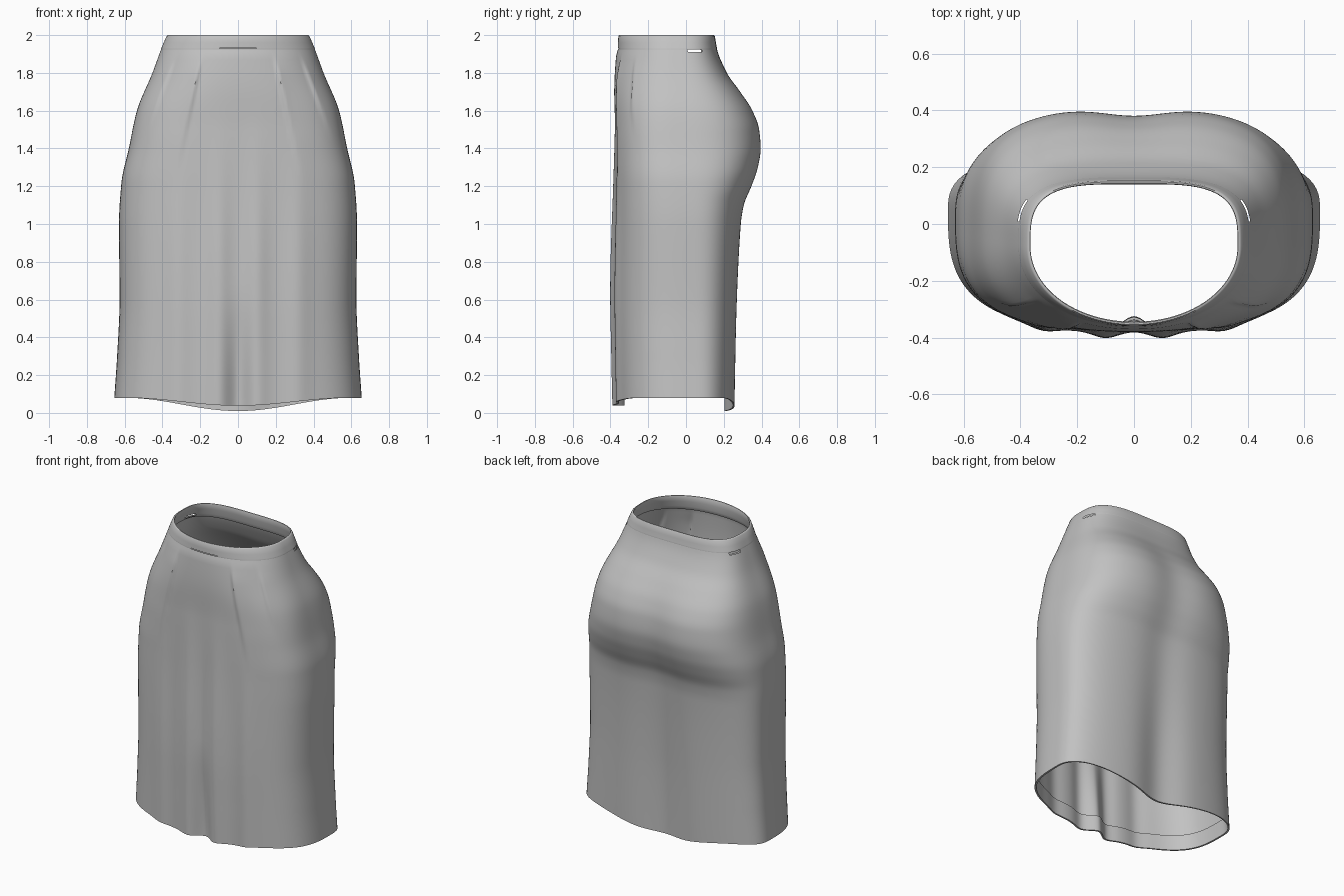
import bpy
import math
from math import cos, sin, pi, exp

cube = bpy.data.objects.get("Cube")
if cube:
    bpy.data.objects.remove(cube, do_unlink=True)

SEG = 224
HEM = 0.08

# Outline stations: height -> value
WIDTH = [(.08, .655), (.3, .64), (.6, .627), (1, .63), (1.22, .617), (1.4, .578),
         (1.6, .535), (1.8, .453), (1.93, .405), (2, .376)]
FRONT = [(.08, -.37), (.3, -.375), (.6, -.38), (1.2, -.375), (1.5, -.375),
         (1.7, -.38), (1.89, -.37), (1.93, -.36), (2, -.358)]
BACK = [(.08, .265), (.6, .278), (1, .298), (1.1, .314), (1.2, .355), (1.3, .39), (1.4, .406),
        (1.5, .398), (1.6, .361), (1.7, .293), (1.8, .218), (1.93, .163), (2, .152)]
CENTRE = [(.08, .05), (1, .02), (1.4, -.02), (2, -.08)]
POW_BACK = [(.08, 2.75), (1.4, 2.95), (2, 3.4)]
POW_FRONT = [(.08, 3.1), (1.4, 3), (1.75, 2.4), (2, 2)]

# Front darts: start x, slant, lowest z, depth
DARTS = [(.19, .22, 1.15, .016), (.335, .38, 1.4, .014)]


def curve(pts, z):
    """Smooth monotone interpolation through the stations."""
    n = len(pts)
    slope = [(pts[i + 1][1] - pts[i][1]) / (pts[i + 1][0] - pts[i][0]) for i in range(n - 1)]

    def tangent(i):
        if i == 0 or i == n - 1:
            return slope[0 if i == 0 else -1]
        a, b = slope[i - 1], slope[i]
        return 2 * a * b / (a + b) if a * b > 0 else 0

    z = min(max(z, pts[0][0]), pts[-1][0])
    k = next(i for i in range(n - 1) if z <= pts[i + 1][0])
    h = pts[k + 1][0] - pts[k][0]
    t = (z - pts[k][0]) / h
    return ((1 + 2 * t) * (1 - t) ** 2 * pts[k][1] + t * (1 - t) ** 2 * h * tangent(k)
            + t * t * (3 - 2 * t) * pts[k + 1][1] + t * t * (t - 1) * h * tangent(k + 1))


def smooth(lo, hi, v):
    t = min(max((v - lo) / (hi - lo), 0), 1)
    return t * t * (3 - 2 * t)


def bump(x, width):
    return exp(-(x / width) ** 2)


def ring(z, inset):
    """One horizontal loop of the garment."""
    a, c = curve(WIDTH, z), curve(CENTRE, z)
    points = []
    for j in range(SEG):
        t = 2 * pi * j / SEG
        back = sin(t) >= 0
        b = curve(BACK, z) - c if back else c - curve(FRONT, z)
        p = curve(POW_BACK if back else POW_FRONT, z)
        r = (abs(cos(t) / a) ** p + abs(sin(t) / b) ** p) ** (-1 / p) - inset
        x, y = r * cos(t), c + r * sin(t)
        ax = abs(x)
        if back:
            # hollow down the middle, deepening towards the hem
            hollow = .025 + .025 * (1 - smooth(HEM, 1.1, z))
            y -= hollow * bump(x, .15) * (1 - smooth(1.5, 1.85, z))
        else:
            facing = smooth(.1, .8, -sin(t) * a / r)
            # soft hanging folds with a hollow between the middle pair
            fold = .022 * bump(ax - .1, .06) + .014 * bump(ax - .32, .06)
            y -= fold * facing * (1 - smooth(.7, 1.7, z))
            y += .035 * bump(x, .06) * (1 - smooth(HEM, .7, z))
            # stitched darts with a firm inner edge
            for x0, slant, low, depth in DARTS:
                s = ax - x0 - slant * (1.87 - z)
                fade = smooth(low, 1.75, z) * (1 - smooth(1.78, 1.91, z))
                y -= depth * fade * smooth(-.008, .012, s) * exp(-max(s, 0) / .06)
        # hem dips at the middle of front and back
        dip = (.07 if back else .042) * cos(min(ax / .6, 1) * pi / 2) ** 2
        points.append((x, y, z - dip * (1 - smooth(HEM, .5, z))))
    return points


def is_slit(mid):
    """Thin openings: one under the band at each side, one across the front."""
    x, y, z = mid
    side = 1.908 < z < 1.926 and .008 < y < .082 and abs(x) > .3
    front = 1.928 < z < 1.933 and abs(x) < .1 and y < -.35
    return side or front


def loft(name, levels, material):
    verts = [v for z, inset in levels for v in ring(z, inset)]
    faces = []
    for i in range(len(levels) - 1):
        for j in range(SEG):
            k = (j + 1) % SEG
            f = (i * SEG + j, i * SEG + k, (i + 1) * SEG + k, (i + 1) * SEG + j)
            mid = [sum(verts[v][d] for v in f) / 4 for d in range(3)]
            if not is_slit(mid):
                faces.append(f)
    mesh = bpy.data.meshes.new(name)
    mesh.from_pydata(verts, [], faces)
    mesh.materials.append(material)
    obj = bpy.data.objects.new(name, mesh)
    bpy.context.collection.objects.link(obj)
    bpy.ops.object.select_all(action='DESELECT')
    obj.select_set(True)
    bpy.context.view_layer.objects.active = obj
    bpy.ops.object.shade_smooth_by_angle(angle=math.radians(50))


grey = bpy.data.materials.new("grey cloth")
grey.use_nodes = True
colour = (.54, .54, .54, 1)
grey.diffuse_color = colour
grey.node_tree.nodes["Principled BSDF"].inputs["Base Color"].default_value = colour

# Skirt body with its turned-up hem
STEPS = 90
body = [(.18, .012), (.13, .012), (HEM, .012)]
body += [(HEM + (1.91 - HEM) * i / STEPS, 0) for i in range(STEPS + 1)]
body += [(1.925, 0)]
loft("skirt_body", body, grey)

# Waistband, folded over to an inner facing
band = [(1.925, 0), (1.929, -.001), (1.932, -.001), (1.96, -.001), (1.994, 0), (2, .004),
        (2, .01), (1.994, .014), (1.96, .014), (1.925, .014), (1.91, .014), (1.9, .012)]
loft("waistband", band, grey)
